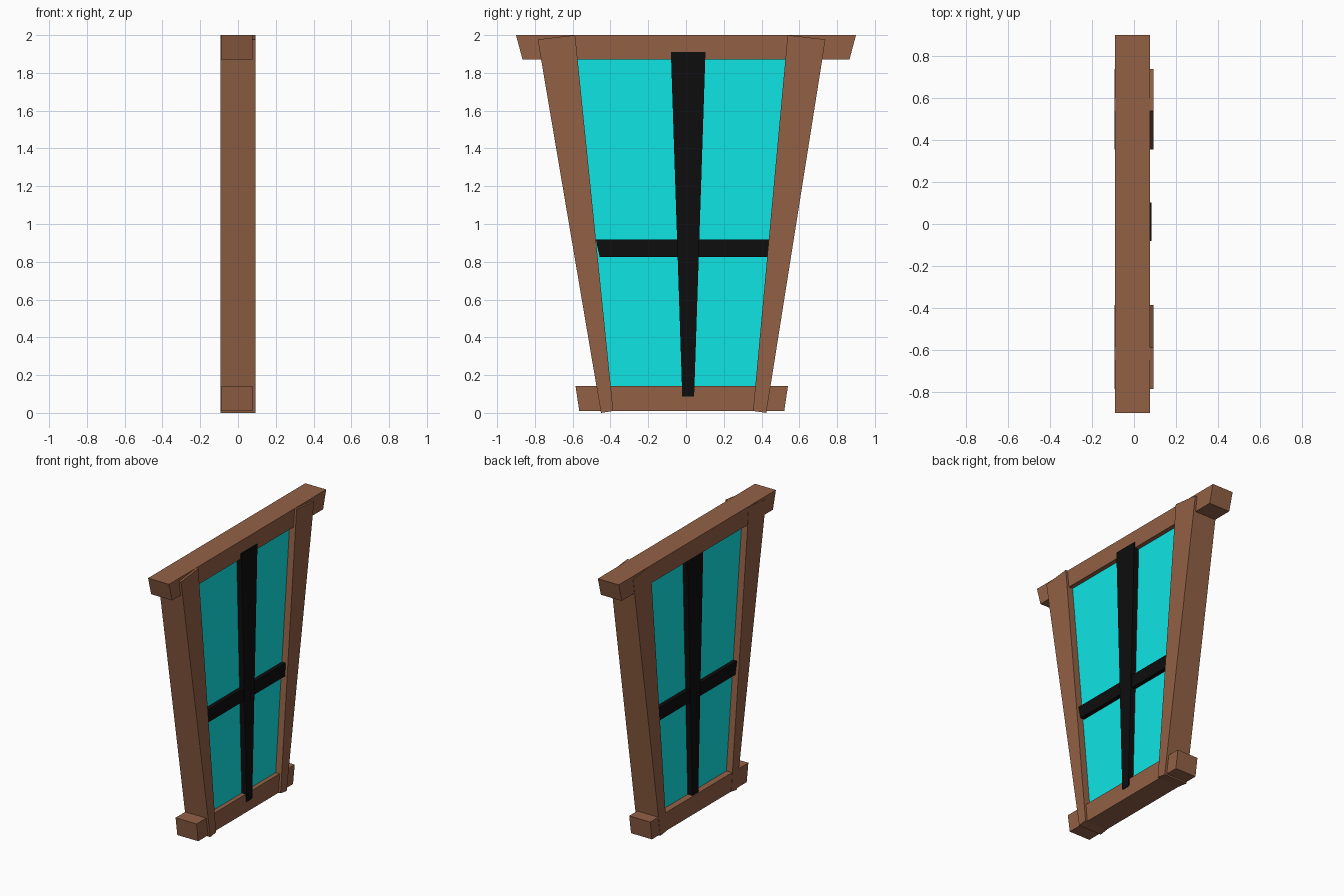
import bpy, bmesh

if "Cube" in bpy.data.objects:
    bpy.data.objects.remove(bpy.data.objects["Cube"])


def material(name, rgb):
    m = bpy.data.materials.new(name)
    m.diffuse_color = (*rgb, 1)
    m.use_nodes = True
    m.node_tree.nodes["Principled BSDF"].inputs["Base Color"].default_value = m.diffuse_color
    return m


wood = material("wood", (0.29, 0.12, 0.06))
cyan = material("cyan_glass", (0.005, 0.78, 0.78))
black = material("black_bar", (0.004, 0.004, 0.004))


def slab(name, outline, x0, x1, mat):
    """Extrude a (y, z) outline along x."""
    bm = bmesh.new()
    face = bm.faces.new([bm.verts.new((x0, y, z)) for y, z in outline])
    ext = bmesh.ops.extrude_face_region(bm, geom=[face])
    moved = [v for v in ext["geom"] if isinstance(v, bmesh.types.BMVert)]
    bmesh.ops.translate(bm, verts=moved, vec=(x1 - x0, 0, 0))
    bmesh.ops.recalc_face_normals(bm, faces=bm.faces)
    me = bpy.data.meshes.new(name)
    bm.to_mesh(me)
    bm.free()
    me.materials.append(mat)
    ob = bpy.data.objects.new(name, me)
    bpy.context.collection.objects.link(ob)
    return ob


# Rails with slanted ends
slab("top_rail", [(-0.865, 1.87), (0.865, 1.87), (0.9, 2.0), (-0.9, 2.0)], -0.091, 0.077, wood)
slab("bottom_rail", [(-0.565, 0.01), (0.52, 0.01), (0.54, 0.143), (-0.585, 0.143)], -0.091, 0.077, wood)

# Tapered stiles, slightly proud of the rails
slab("left_stile", [(-0.45, 0.0), (-0.385, 0.01), (-0.587, 2.0), (-0.785, 1.977)], -0.093, 0.093, wood)
slab("right_stile", [(0.355, 0.01), (0.425, 0.0), (0.738, 1.977), (0.538, 2.0)], -0.093, 0.093, wood)

# Recessed pane, tucked into the frame
slab("glass_pane", [(-0.41, 0.09), (0.385, 0.09), (0.57, 1.92), (-0.62, 1.92)], -0.045, 0.045, cyan)

# Glazing bars
slab("vertical_bar", [(-0.02, 0.088), (0.043, 0.088), (0.103, 1.91), (-0.08, 1.91)], -0.083, 0.084, black)
slab("horizontal_bar", [(-0.457, 0.825), (0.438, 0.825), (0.445, 0.918), (-0.477, 0.918)], -0.075, 0.075, black)
